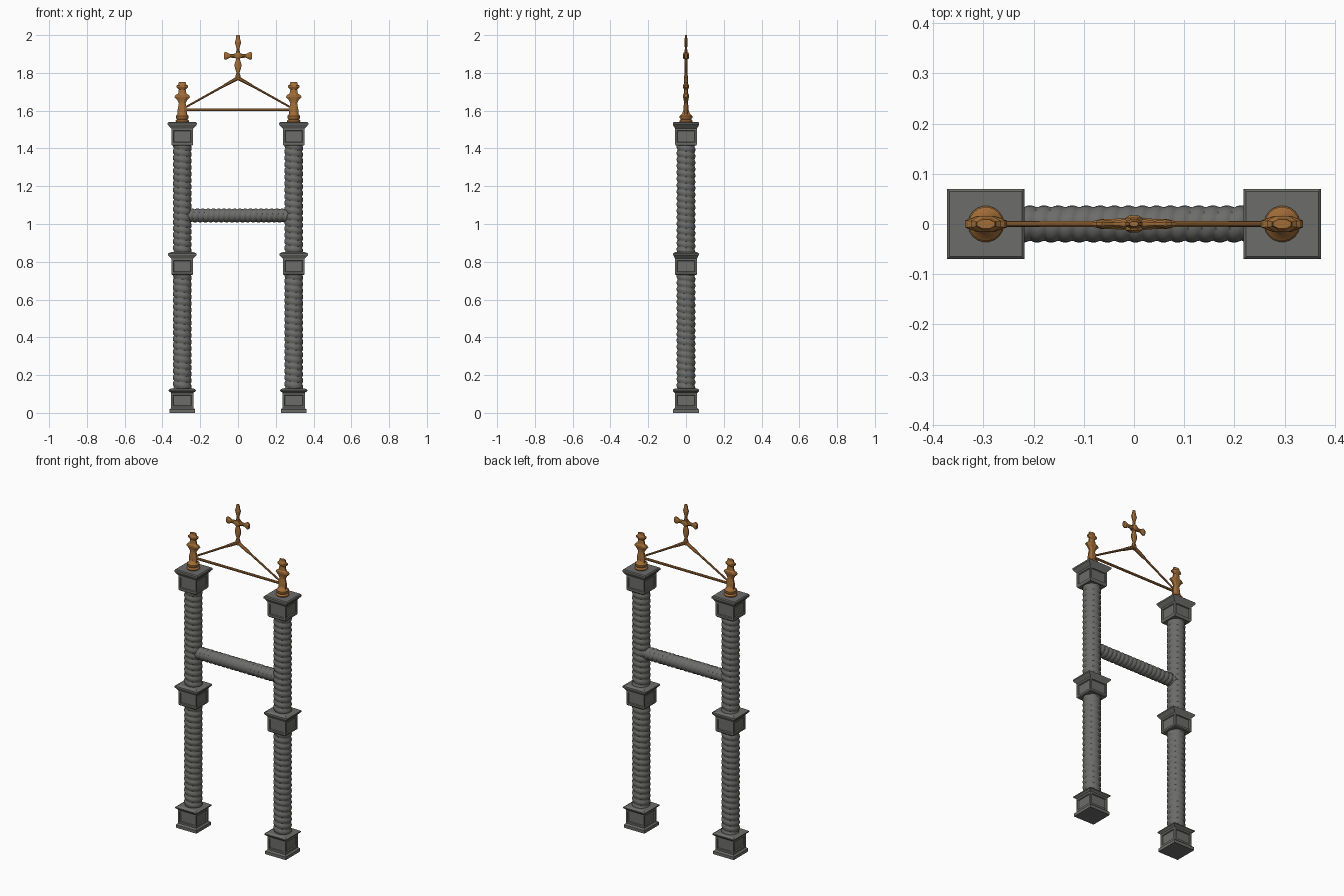
import bpy, bmesh, math
from mathutils import Matrix, Vector

if "Cube" in bpy.data.objects:
    bpy.data.objects.remove(bpy.data.objects["Cube"])


def material(name, rgb):
    m = bpy.data.materials.new(name)
    m.diffuse_color = (*rgb, 1)
    m.use_nodes = True
    m.node_tree.nodes["Principled BSDF"].inputs["Base Color"].default_value = m.diffuse_color
    return m


IRON = material("dark grey iron", (0.15, 0.15, 0.143))
GOLD = material("aged gold", (0.36, 0.155, 0.04))
PX = 0.295  # post centre


def finish(bm, name, mat, matrix=Matrix(), smooth=None):
    bmesh.ops.recalc_face_normals(bm, faces=bm.faces)
    bm.transform(matrix)
    me = bpy.data.meshes.new(name)
    bm.to_mesh(me)
    bm.free()
    ob = bpy.data.objects.new(name, me)
    bpy.context.collection.objects.link(ob)
    me.materials.append(mat)
    if smooth:
        bpy.ops.object.select_all(action='DESELECT')
        ob.select_set(True)
        bpy.context.view_layer.objects.active = ob
        bpy.ops.object.shade_smooth_by_angle(angle=math.radians(smooth))
    return ob


def bridge(bm, rings):
    """Skin a list of vertex rings and cap both ends."""
    faces = []
    for a, b in zip(rings, rings[1:]):
        n = len(a)
        faces.append([bm.faces.new((a[i], a[(i + 1) % n], b[(i + 1) % n], b[i])) for i in range(n)])
    bm.faces.new(rings[0])
    bm.faces.new(rings[-1])
    return faces


def loft(sections, n):
    """Sections are (z, half x, half y); n = 4 gives a rectangle."""
    bm = bmesh.new()
    k = 1 / math.cos(math.pi / n) if n <= 8 else 1
    rings = []
    for z, rx, ry in sections:
        rings.append([bm.verts.new((rx * k * math.cos((i + .5) * math.tau / n),
                                    ry * k * math.sin((i + .5) * math.tau / n), z)) for i in range(n)])
    return bm, bridge(bm, rings)


def block(name, sections, panel, x):
    """Square moulding with sunken panels on one band of side faces."""
    bm, bands = loft(sections, 4)
    bmesh.ops.recalc_face_normals(bm, faces=bm.faces)
    bmesh.ops.inset_individual(bm, faces=bands[panel], thickness=0.015, depth=0)
    bmesh.ops.inset_individual(bm, faces=bands[panel], thickness=0.004, depth=-0.006)
    finish(bm, name, IRON, Matrix.Translation((x, 0, 0)))


def rope(name, length, radius, pitch, matrix):
    """Twisted bar: round strands with sharp valleys along a helix."""
    bm = bmesh.new()
    n, per = 24, 6
    steps = round(length / pitch * per)
    rings = []
    for j in range(steps + 1):
        z = length * j / steps
        ring = []
        for i in range(n):
            a = i * math.tau / n
            u = (z / pitch + i / n) % 1
            r = radius - 0.14 * radius * (1 - abs(math.sin(math.pi * u)) ** 0.7)
            ring.append(bm.verts.new((r * math.cos(a), r * math.sin(a), z)))
        rings.append(ring)
    bridge(bm, rings)
    finish(bm, name, IRON, matrix, 50)


def rod(name, a, b, sections):
    """Tapered gold bar from a to b; sections are (fraction, half depth, half height)."""
    a, b = Vector(a), Vector(b)
    d = b - a
    z = d.normalized()
    y = Vector((0, 1, 0))
    rot = Matrix((y.cross(z), y, z)).transposed().to_4x4()
    bm, _ = loft([(t * d.length, h, w) for t, w, h in sections], 8)
    finish(bm, name, GOLD, Matrix.Translation(a) @ rot)


for side, s in (("left", -1), ("right", 1)):
    x = s * PX
    # Posts: three square blocks joined by twisted shafts
    block(side + "_base_block", [(0, .068, .068), (.018, .068, .068), (.026, .059, .059),
                                 (.106, .059, .059), (.116, .072, .07), (.122, .072, .07),
                                 (.13, .058, .058)], 2, x)
    block(side + "_middle_block", [(.73, .054, .054), (.735, .058, .058), (.817, .058, .058),
                                   (.836, .076, .068), (.844, .076, .068), (.852, .056, .056)], 1, x)
    block(side + "_capital", [(1.415, .054, .054), (1.422, .058, .058), (1.505, .058, .058),
                              (1.526, .077, .07), (1.535, .077, .07), (1.54, .072, .065)], 1, x)
    rope(side + "_lower_shaft", .62, .05, .034, Matrix.Translation((x, 0, .12)))
    rope(side + "_upper_shaft", .59, .05, .034, Matrix.Translation((x, 0, .84)))

    # Finial: round foot and flattened faceted top
    bm, _ = loft([(1.535, .033, .033), (1.546, .036, .036), (1.554, .028, .028), (1.562, .034, .034),
                  (1.572, .034, .034), (1.582, .024, .022), (1.595, .02, .016)], 20)
    finish(bm, side + "_finial_foot", GOLD, Matrix.Translation((x, 0, 0)), 40)
    bm, _ = loft([(1.58, .024, .016), (1.61, .024, .014), (1.64, .018, .011), (1.655, .026, .012),
                  (1.672, .042, .016), (1.682, .036, .016), (1.69, .022, .012), (1.712, .018, .01),
                  (1.724, .03, .016), (1.732, .03, .016), (1.74, .02, .012), (1.752, .018, .009)], 8)
    finish(bm, side + "_finial_top", GOLD, Matrix.Translation((x, 0, 0)))

    # Gable bars, thickening toward the apex
    rod(side + "_gable_bar", (s * .285, 0, 1.614), (0, 0, 1.773),
        [(0, .005, .005), (.72, .006, .006), (.78, .010, .008), (1, .011, .010)])

    # Cross side arm
    rod(side + "_cross_arm", (0, 0, 1.89), (s * .075, 0, 1.89),
        [(0, .012, .015), (.3, .009, .011), (.55, .006, .009), (.85, .009, .021), (1, .006, .016)])

# Crossbar between the posts
rope("crossbar", .54, .037, .028, Matrix.Translation((-.27, 0, 1.045)) @ Matrix.Rotation(math.pi / 2, 4, 'Y'))

# Gold tie bar
rod("tie_bar", (-PX, 0, 1.605), (PX, 0, 1.605), [(0, .006, .007), (1, .006, .007)])

# Cross upright
rod("cross_upright", (0, 0, 1.76), (0, 0, 2.0),
    [(0, .009, .012), (.09, .010, .014), (.17, .007, .008), (.28, .009, .017), (.36, .009, .018),
     (.46, .008, .010), (.54, .012, .018), (.62, .008, .010), (.71, .006, .008),
     (.84, .009, .017), (.92, .007, .011), (1, .005, .009)])

# Round boss at the heart of the cross
bm, _ = loft([(-.017, .009, .009), (-.012, .017, .017), (.012, .017, .017), (.017, .009, .009)], 8)
finish(bm, "cross_boss", GOLD, Matrix.Translation((0, 0, 1.89)) @ Matrix.Rotation(math.pi / 2, 4, 'X'))
